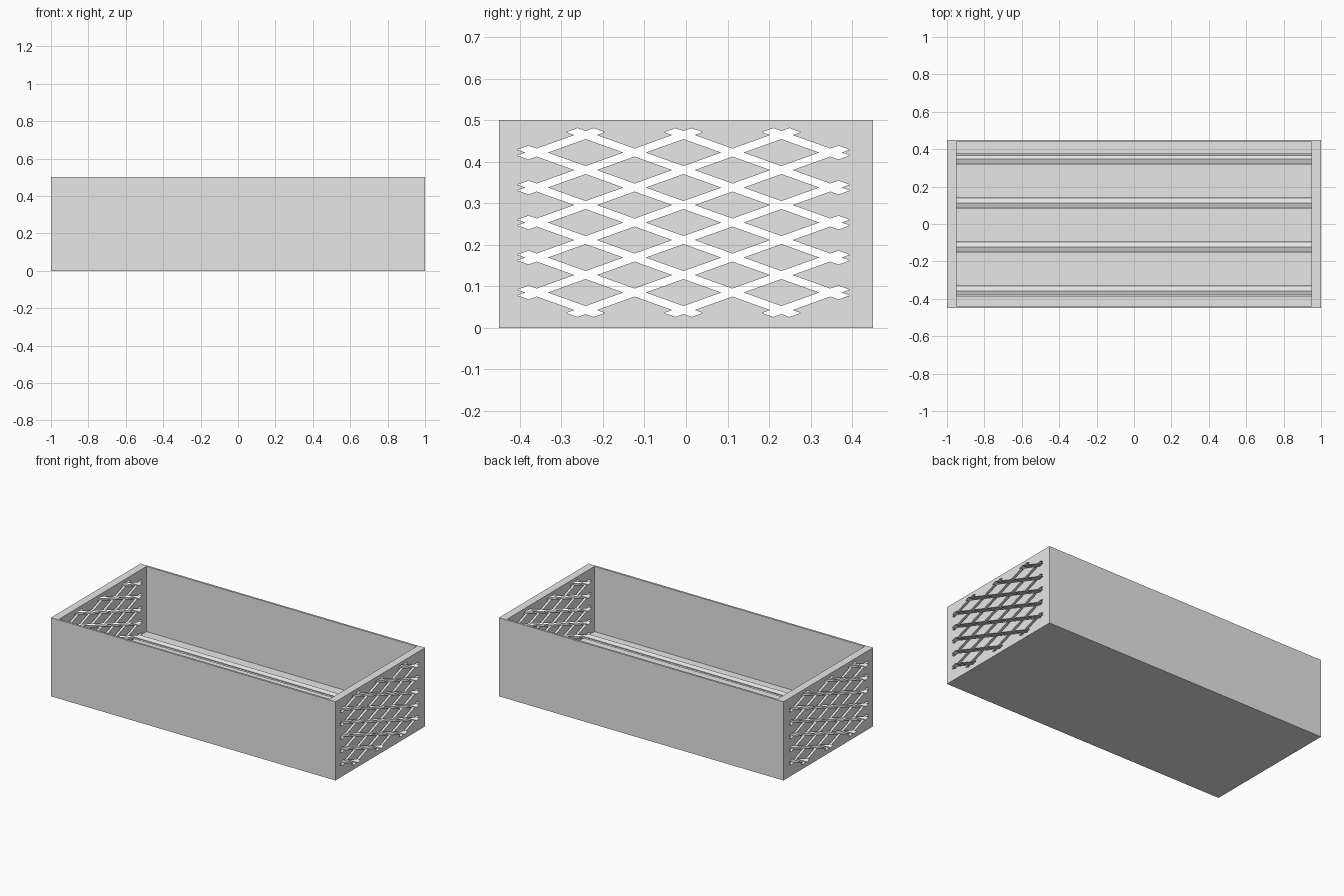
import bpy, bmesh

if "Cube" in bpy.data.objects:
    bpy.data.objects.remove(bpy.data.objects["Cube"], do_unlink=True)

LENGTH, WIDTH, HEIGHT = 2.0, 0.9, 0.5
END_WALL, SIDE_WALL, FLOOR = 0.05, 0.018, 0.086
# Lattice node spacing, origin, overhang of the strip ends and half strip size
DY, DZ, Y0, Z0 = 0.1178, 0.0421, -0.006, 0.043
SLOPE = DZ / DY
OVERHANG, HALF = 0.033, 0.0135

grey = bpy.data.materials.new("plain grey")
grey.use_nodes = True
colour = (0.8, 0.8, 0.8, 1)
grey.diffuse_color = colour
grey.node_tree.nodes["Principled BSDF"].inputs["Base Color"].default_value = colour


def finish(name, bm):
    bmesh.ops.recalc_face_normals(bm, faces=bm.faces)
    mesh = bpy.data.meshes.new(name)
    bm.to_mesh(mesh)
    bm.free()
    mesh.materials.append(grey)
    obj = bpy.data.objects.new(name, mesh)
    bpy.context.collection.objects.link(obj)
    return obj


def planter_box():
    """Solid block with the top inset and sunk down to the floor."""
    bm = bmesh.new()
    bmesh.ops.create_cube(bm, size=1)
    for v in bm.verts:
        v.co = (v.co.x * LENGTH, v.co.y * WIDTH, (v.co.z + 0.5) * HEIGHT)
    top = max(bm.faces, key=lambda f: f.calc_center_median().z)
    bmesh.ops.inset_region(bm, faces=[top], thickness=SIDE_WALL)
    for v in top.verts:
        v.co.x = (LENGTH / 2 - END_WALL) * (1 if v.co.x > 0 else -1)
    well = bmesh.ops.extrude_face_region(bm, geom=[top])["geom"]
    for v in well:
        if isinstance(v, bmesh.types.BMVert):
            v.co.z = FLOOR
    if top.is_valid:
        bm.faces.remove(top)
    return finish("planter_box", bm)


def strip_cutter(name, sign):
    """All parallel lattice strips of one slant, running the full length."""
    bm = bmesh.new()
    for c in range(-2, 13, 2):
        first, last = max(-3, -c), min(3, 10 - c)
        ends = []
        for m, way in ((first, -1), (last, 1)):
            y = m * DY + way * OVERHANG
            z = Z0 + (m + c) * DZ + way * OVERHANG * SLOPE
            ends.append((y, z))
        # Strip ends are slanted parallel to the crossing strips
        outline = [(y + s * HALF, z - s * HALF * SLOPE)
                   for (y, z), sides in zip(ends, ((-1, 1), (1, -1)))
                   for s in sides]
        face = bm.faces.new([bm.verts.new((-1.1, Y0 + sign * y, z))
                             for y, z in outline])
        moved = bmesh.ops.extrude_face_region(bm, geom=[face])["geom"]
        bmesh.ops.translate(bm, vec=(2.2, 0, 0),
                            verts=[g for g in moved if isinstance(g, bmesh.types.BMVert)])
    cutter = finish(name, bm)
    cutter.hide_render = True
    return cutter


box = planter_box()

# Cut the crossed lattice openings through both ends and the floor
for name, sign in (("rising_strips", 1), ("falling_strips", -1)):
    cutter = strip_cutter(name, sign)
    mod = box.modifiers.new(name, "BOOLEAN")
    mod.operation = "DIFFERENCE"
    mod.solver = "EXACT"
    mod.object = cutter
    bpy.context.view_layer.objects.active = box
    bpy.ops.object.modifier_apply(modifier=mod.name)
    bpy.data.objects.remove(cutter, do_unlink=True)
